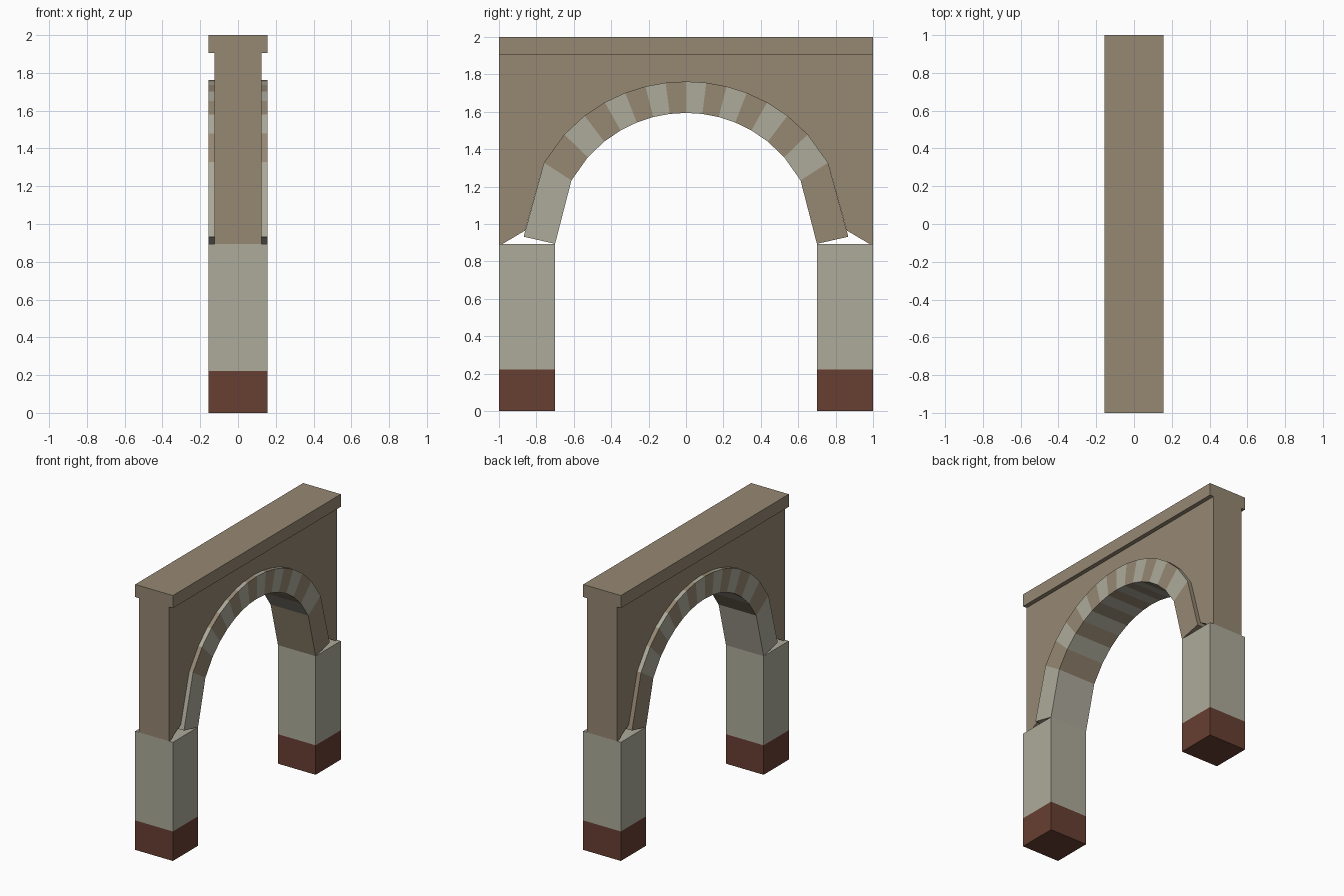
import bpy, bmesh, math

cube = bpy.data.objects.get("Cube")
if cube:
    bpy.data.objects.remove(cube)


def material(name, rgb):
    mat = bpy.data.materials.new(name)
    mat.use_nodes = True
    mat.diffuse_color = (*rgb, 1)
    mat.node_tree.nodes["Principled BSDF"].inputs["Base Color"].default_value = (*rgb, 1)
    return mat


sandstone = material("sandstone_tan", (0.305, 0.246, 0.171))
limestone = material("pale_limestone", (0.423, 0.407, 0.328))
brick = material("dark_red_brick", (0.136, 0.05, 0.032))

DEPTH, WALL_DEPTH = 0.157, 0.125          # half thicknesses along x
SPRING, CAP_BOTTOM = 0.894, 1.905         # heights of the arch foot and the cap
INNER, OUTER, STEPS = 0.7, 0.868, 8       # arch radii, stones per half


def finish(name, bm, mats):
    bmesh.ops.recalc_face_normals(bm, faces=bm.faces)
    mesh = bpy.data.meshes.new(name)
    bm.to_mesh(mesh)
    bm.free()
    for mat in mats:
        mesh.materials.append(mat)
    obj = bpy.data.objects.new(name, mesh)
    bpy.context.collection.objects.link(obj)
    return obj


def block(name, y0, y1, z0, z1, mat):
    bm = bmesh.new()
    bmesh.ops.create_cube(bm, size=1)
    for v in bm.verts:
        v.co.x *= 2 * DEPTH
        v.co.y = y0 if v.co.y < 0 else y1
        v.co.z = z0 if v.co.z < 0 else z1
    return finish(name, bm, [mat])


def arc(radius, k, power=1):
    """Point on the arch, with stones evenly spaced along y."""
    rise = math.sqrt(1 - (k / STEPS) ** 2) ** power
    return (radius * k / STEPS, SPRING + radius * rise)


# Pillars with brick feet, and the cap along the top
for side, sign in (("front", -1), ("back", 1)):
    y0, y1 = sorted((sign * INNER, sign))
    block(side + "_pillar_base", y0, y1, 0, 0.222, brick)
    block(side + "_pillar", y0, y1, 0.222, SPRING, limestone)
block("top_cap", -1, 1, CAP_BOTTOM, 2, sandstone)

# Arch edges: the outer feet are square to the lowest stones
ks = range(-STEPS, STEPS + 1)
inner = [arc(INNER, k) for k in ks]
outer = [arc(OUTER, k, 0.955) for k in ks]
outer[0], outer[-1] = (-0.868, 0.932), (0.868, 0.932)

# Ring of arch stones in alternating colours
bm = bmesh.new()
rings = []
for (yi, zi), (yo, zo) in zip(inner, outer):
    rings.append([bm.verts.new(p) for p in (
        (-DEPTH, yi, zi), (DEPTH, yi, zi), (DEPTH, yo, zo), (-DEPTH, yo, zo))])
for i, (a, b) in enumerate(zip(rings, rings[1:])):
    for j in range(4):
        n = (j + 1) % 4
        face = bm.faces.new((a[j], a[n], b[n], b[j]))
        face.material_index = i % 2
bm.faces.new(rings[0])
bm.faces.new(rings[-1]).material_index = 1
finish("arch_stones", bm, [limestone, sandstone])

# Wall above the arch, with chamfered lower corners
foot = [(-1, CAP_BOTTOM), (-1, SPRING), (-0.98, SPRING), (-0.86, 0.965)]
profile = foot + outer[1:-1] + [(-y, z) for y, z in reversed(foot)]
bm = bmesh.new()
wall = bm.faces.new([bm.verts.new((-WALL_DEPTH, y, z)) for y, z in profile])
grown = bmesh.ops.extrude_face_region(bm, geom=[wall])["geom"]
bmesh.ops.translate(bm, vec=(2 * WALL_DEPTH, 0, 0),
                    verts=[g for g in grown if isinstance(g, bmesh.types.BMVert)])
finish("spandrel_wall", bm, [sandstone])
